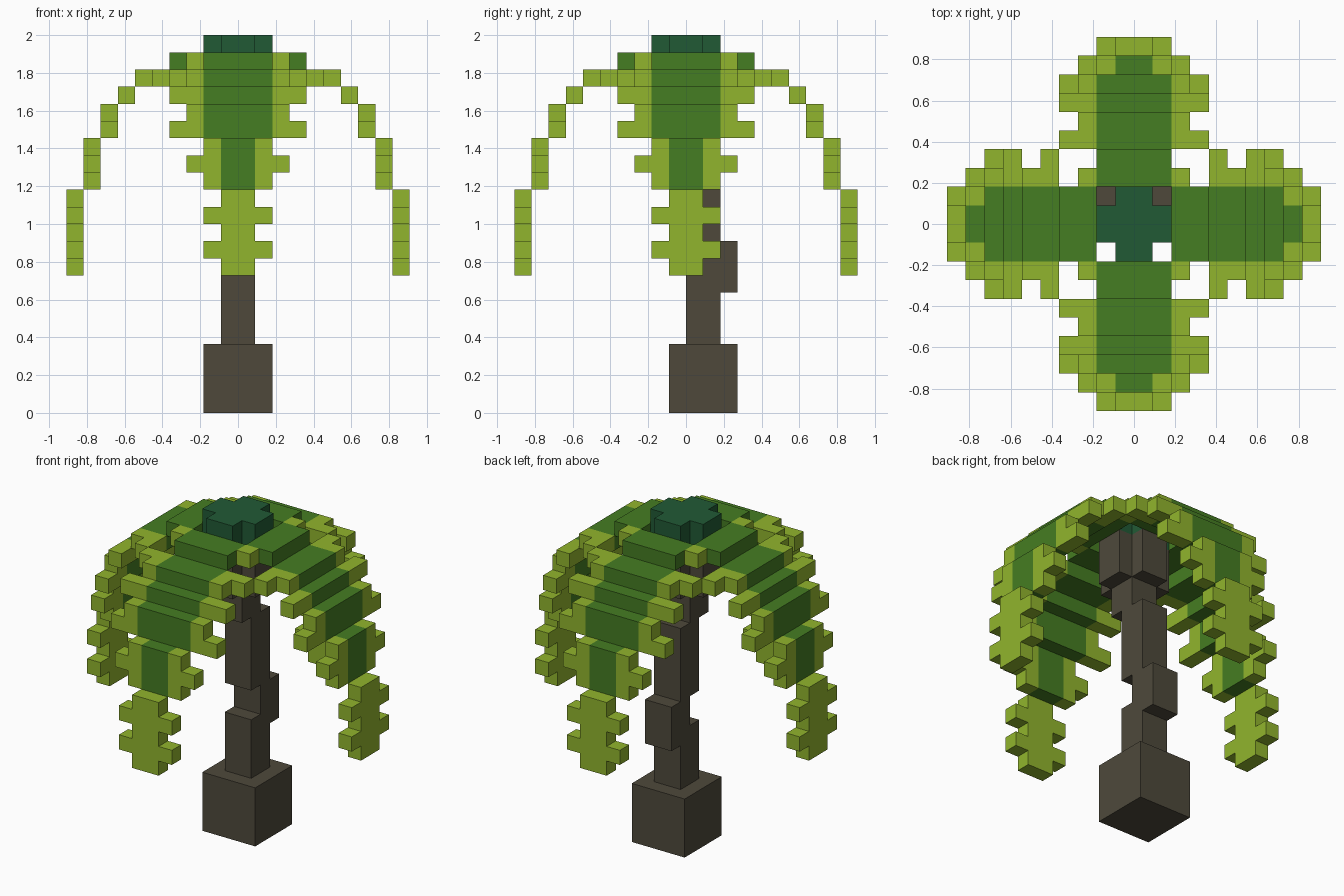
import bpy, bmesh, math
from mathutils import Matrix, Vector

if "Cube" in bpy.data.objects:
    bpy.data.objects.remove(bpy.data.objects["Cube"], do_unlink=True)

U = 1 / 11  # one block


def material(name, rgb):
    col = [(c / 255 / 12.92) if c < 10 else ((c / 255 + 0.055) / 1.055) ** 2.4 for c in rgb] + [1]
    m = bpy.data.materials.new(name)
    m.use_nodes = True
    m.diffuse_color = col
    bsdf = next(n for n in m.node_tree.nodes if n.type == 'BSDF_PRINCIPLED')
    bsdf.inputs["Base Color"].default_value = col
    bsdf.inputs["Roughness"].default_value = 0.9
    return m


BARK = material("bark brown", (78, 73, 59))
CROWN = material("dark crown green", (33, 90, 53))
LEAF = material("leaf green", (69, 125, 34))
TIP = material("light leaf green", (145, 181, 45))


def make_mesh(name, boxes, mats):
    """boxes: (x0, x1, y0, y1, z0, z1, material slot) in block units"""
    bm = bmesh.new()
    for x0, x1, y0, y1, z0, z1, slot in boxes:
        centre = Vector((x0 + x1, y0 + y1, z0 + z1)) * U / 2
        size = Vector((x1 - x0, y1 - y0, z1 - z0)) * U
        mat = Matrix.Translation(centre) @ Matrix.Diagonal(size.to_4d())
        verts = bmesh.ops.create_cube(bm, size=1, matrix=mat)["verts"]
        for f in {f for v in verts for f in v.link_faces}:
            f.material_index = slot
    mesh = bpy.data.meshes.new(name)
    bm.to_mesh(mesh)
    bm.free()
    for m in mats:
        mesh.materials.append(m)
    return mesh


def add(name, mesh, turn=0):
    ob = bpy.data.objects.new(name, mesh)
    ob.rotation_euler.z = turn
    bpy.context.scene.collection.objects.link(ob)
    return ob


# Base and the offset trunk sections: half width, y range, z range
for name, w, y0, y1, z0, z1 in [
    ("trunk_base", 2, -1, 3, 0, 4),
    ("trunk_lower", 1, 0, 2, 4, 8),
    ("trunk_bulge", 1, 1, 3, 7, 10),
    ("trunk_middle", 1, 0, 2, 10, 15),
    ("trunk_upper", 1, -1, 1, 15, 17),
]:
    add(name, make_mesh(name, [(-w, w, y0, y1, z0, z1, 0)], [BARK]))


# Cross-shaped trunk top and crown
def cross(name, z0, z1, mat):
    boxes = [(-1, 1, -2, 2, z0, z1, 0), (-2, -1, -1, 1, z0, z1, 0), (1, 2, -1, 1, z0, z1, 0)]
    add(name, make_mesh(name, boxes, [mat]))


cross("trunk_top", 17, 20, BARK)
cross("crown", 20, 22, CROWN)

# Frond running towards -y: stepped midrib (half width, r range, z range, slot)
boxes = []
for w, r0, r1, z0, z1, slot in [
    (2, 2, 4, 20, 21, 0), (2, 4, 6, 19, 20, 0), (2, 6, 7, 18, 19, 0),
    (2, 7, 8, 16, 18, 0), (1, 8, 9, 13, 16, 0), (1, 9, 10, 8, 13, 1),
]:
    boxes.append((-w, w, -r1, -r0, z0, z1, slot))

# Leaflets on both edges: inner and outer x, r range, z range
for a, b, r0, r1, z0, z1 in [
    (2, 4, 4, 5, 19, 20), (2, 3, 5, 6, 19, 20), (2, 4, 6, 7, 18, 19),
    (2, 3, 7, 8, 17, 18), (2, 4, 7, 8, 16, 17),
    (1, 2, 8, 9, 13, 16), (2, 3, 8, 9, 14, 15),
    (1, 2, 9, 10, 11, 12), (1, 2, 9, 10, 9, 10),
]:
    boxes.append((a, b, -r1, -r0, z0, z1, 1))
    boxes.append((-b, -a, -r1, -r0, z0, z1, 1))

frond = make_mesh("frond", boxes, [LEAF, TIP])
corner = make_mesh("corner_leaflet", [(2, 3, -3, -2, 20, 21, 0)], [TIP])
for i, side in enumerate(["front", "left", "back", "right"]):
    add(side + "_frond", frond, i * math.pi / 2)
    add(side + "_corner_leaflet", corner, i * math.pi / 2)
